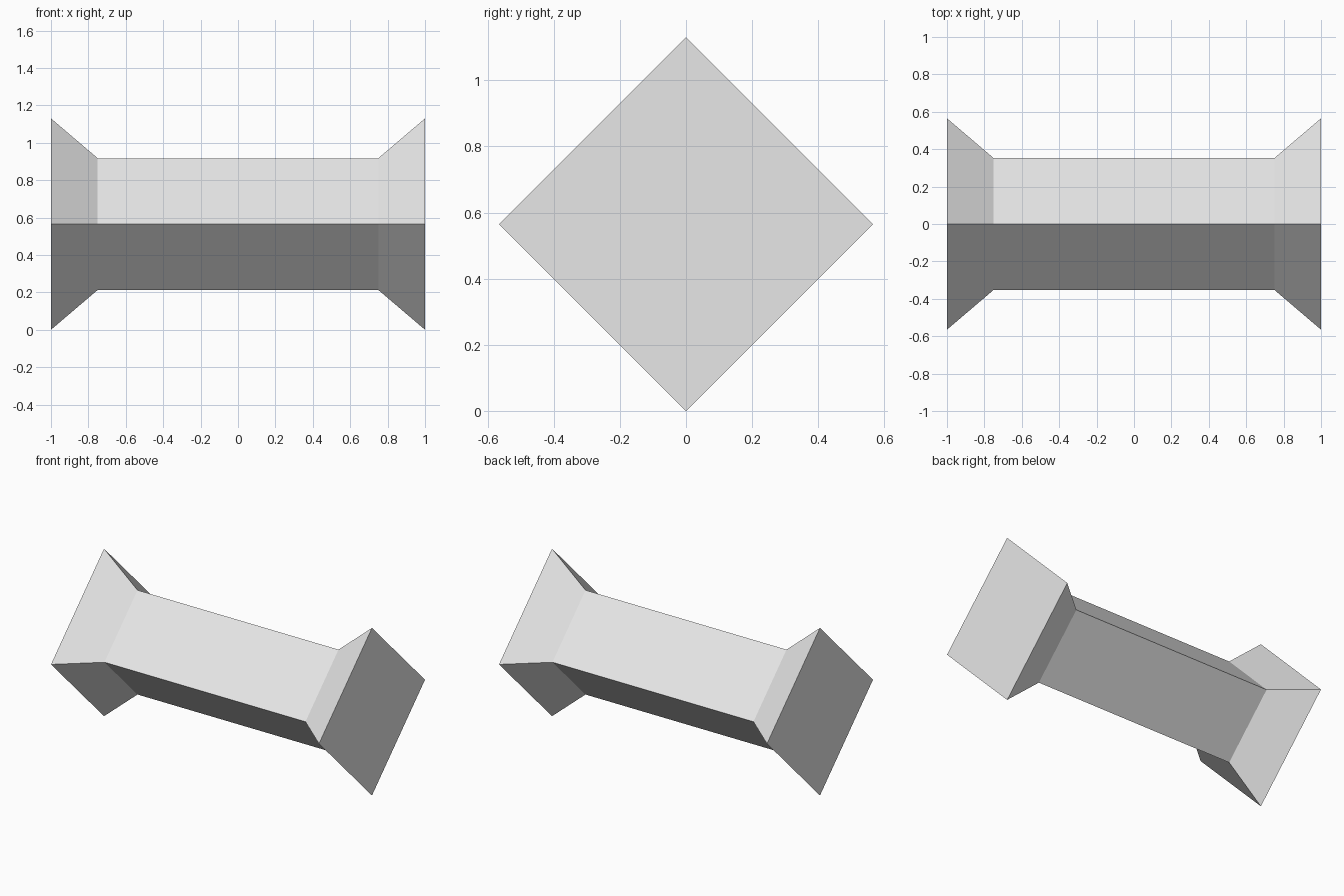
import bpy
import bmesh
from math import cos, sin, pi

# Remove the default cube
cube = bpy.data.objects.get("Cube")
if cube:
    bpy.data.objects.remove(cube, do_unlink=True)

# Single plain grey material
grey = bpy.data.materials.new("light_grey")
grey.use_nodes = True
colour = (0.8, 0.8, 0.8, 1)
grey.diffuse_color = colour
grey.node_tree.nodes["Principled BSDF"].inputs["Base Color"].default_value = colour

SIDES = 4
END_RADIUS = 0.565
SHAFT_RADIUS = 0.352
# Stations along x: (position, radius)
profile = [(-1, END_RADIUS), (-0.75, SHAFT_RADIUS),
           (0.75, SHAFT_RADIUS), (1, END_RADIUS)]


def ring(bm, x, radius):
    """Diamond section across the x axis, with a corner pointing up."""
    angles = [2 * pi * i / SIDES for i in range(SIDES)]
    return [bm.verts.new((x, radius * cos(a), END_RADIUS + radius * sin(a)))
            for a in angles]


# Diamond shaft with flared ends, lofted through the stations
bm = bmesh.new()
rings = [ring(bm, x, r) for x, r in profile]
for a, b in zip(rings, rings[1:]):
    for i in range(SIDES):
        j = (i + 1) % SIDES
        bm.faces.new((a[i], a[j], b[j], b[i]))

# Flat end caps
bm.faces.new(rings[0])
bm.faces.new(rings[-1])
bmesh.ops.recalc_face_normals(bm, faces=bm.faces)

mesh = bpy.data.meshes.new("flared_bar")
bm.to_mesh(mesh)
bm.free()
mesh.materials.append(grey)
bar = bpy.data.objects.new("flared_bar", mesh)
bpy.context.collection.objects.link(bar)
